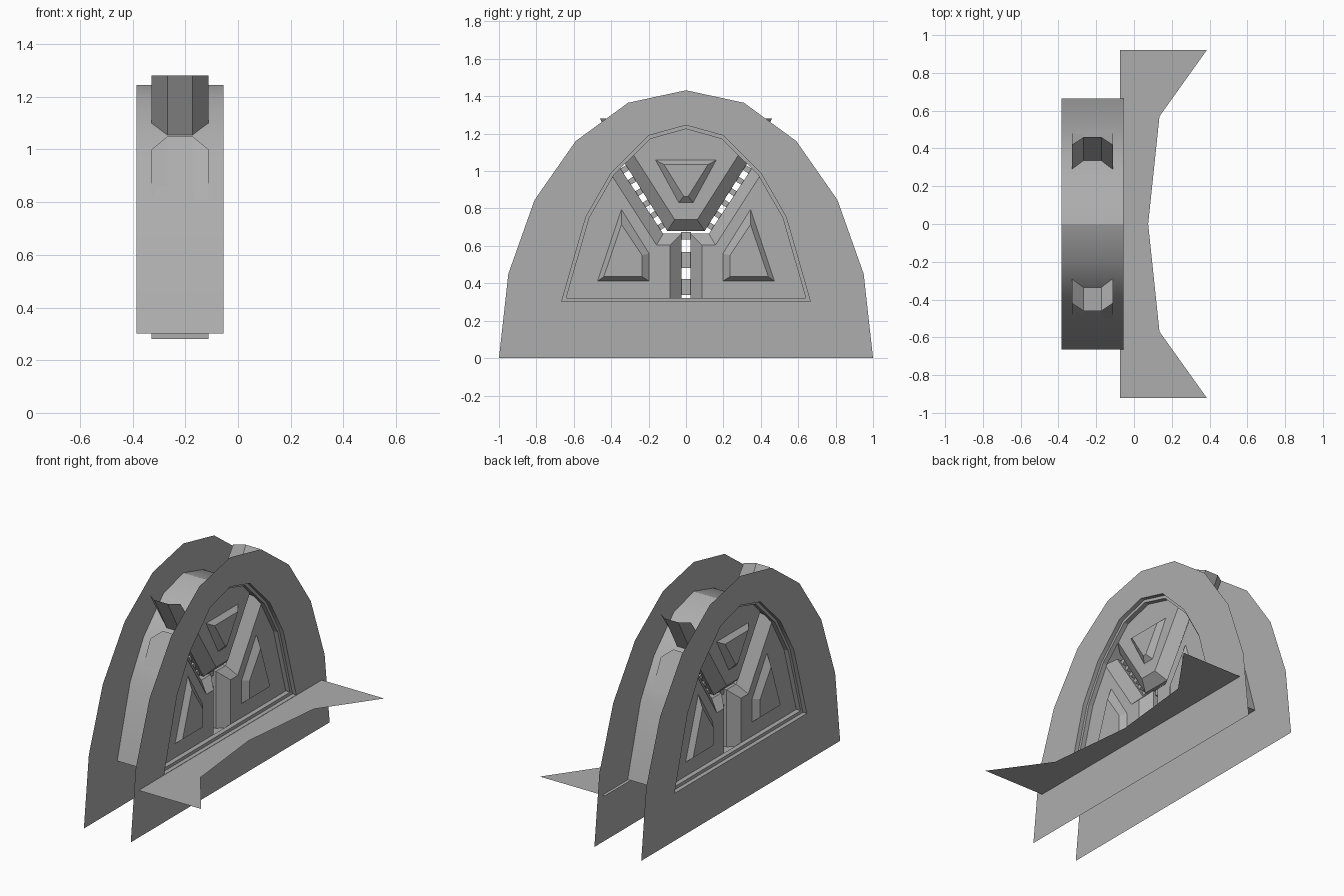
import bpy
import bmesh
import math
from mathutils import Vector

cube = bpy.data.objects.get("Cube")
if cube:
    bpy.data.objects.remove(cube)

grey = bpy.data.materials.new("plain_grey")
grey.use_nodes = True
GREY = (0.42, 0.42, 0.42, 1)
grey.diffuse_color = GREY
grey.node_tree.nodes["Principled BSDF"].inputs["Base Color"].default_value = GREY

# Depth levels along x
NEAR, FAR = -0.055, -0.385
MID = (NEAR + FAR) / 2
FACE, CORE = 0.108, 0.047
LEVELS = [MID + FACE, MID + CORE, MID - CORE, MID - FACE]


def finish(name, bm, smooth=False, fix=True):
    if fix:
        bmesh.ops.recalc_face_normals(bm, faces=bm.faces)
    mesh = bpy.data.meshes.new(name)
    bm.to_mesh(mesh)
    bm.free()
    mesh.materials.append(grey)
    obj = bpy.data.objects.new(name, mesh)
    bpy.context.collection.objects.link(obj)
    if smooth:
        bpy.ops.object.select_all(action='DESELECT')
        obj.select_set(True)
        bpy.context.view_layer.objects.active = obj
        bpy.ops.object.shade_smooth_by_angle(angle=math.radians(30))
    return obj


def loft(name, rings, caps=False, closed=True, smooth=False):
    """Skin a row of (x, outline) rings, outlines being (y, z) points."""
    bm = bmesh.new()
    loops = [[bm.verts.new((x, y, z)) for y, z in pts] for x, pts in rings]
    n = len(loops[0])
    for a, b in zip(loops, loops[1:]):
        for i in range(n if closed else n - 1):
            j = (i + 1) % n
            bm.faces.new((a[i], a[j], b[j], b[i]))
    if caps:
        bm.faces.new(loops[0])
        bm.faces.new(loops[-1])
    return finish(name, bm, smooth)


def both(half):
    """Complete a left-to-apex outline by mirroring it in y."""
    return half + [(-y, z) for y, z in reversed(half) if y != 0]


def flip(pts):
    return [(-y, z) for y, z in pts]


plate_line = both([(-1, 0), (-0.95, 0.45), (-0.81, 0.845), (-0.59, 1.16),
                   (-0.31, 1.365), (0, 1.432)])
arch = both([(-0.665, 0.302), (-0.535, 0.755), (-0.4, 0.99), (-0.2, 1.19), (0, 1.245)])
inner_arch = both([(-0.64, 0.322), (-0.517, 0.75), (-0.385, 0.98),
                   (-0.19, 1.172), (0, 1.225)])

# Arched side plates, each with an arched opening
for name, x in (("near_plate", NEAR), ("far_plate", FAR)):
    bm = bmesh.new()
    outer = [bm.verts.new((x, y, z)) for y, z in plate_line]
    hole = [bm.verts.new((x, y, z)) for y, z in arch]
    # extra outline points pair with the foot corners of the opening
    pairs = [0, 1, 2, 3, 4, 5, 6, 7, 8, 9, 10]
    match = [0, 0, 1, 2, 3, 4, 5, 6, 7, 8, 8]
    for i in pairs:
        j = (i + 1) % len(pairs)
        quad = [outer[i], outer[j], hole[match[j]], hole[match[i]]]
        bm.faces.new(list(dict.fromkeys(quad)))
    normal_sign = 1 if x == NEAR else -1
    for f in bm.faces:
        f.normal_update()
        if f.normal.x * normal_sign < 0:
            f.normal_flip()
    finish(name, bm, fix=False)

# Drum between the plates, and stepped lips inside both openings
loft("drum_band", [(NEAR, arch), (FAR, arch)], smooth=True)
for name, s in (("near_lip", 1), ("far_lip", -1)):
    step = MID + s * 0.138
    loft(name, [(step, arch), (step, inner_arch), (MID + s * FACE, inner_arch)])

# Wedge blocks around the Y-shaped slot: (core outline, face outline)
top_core = both([(-0.10, 0.68), (-0.33, 1.045), (-0.2, 1.18), (0, 1.235)])
top_face = both([(-0.06, 0.74), (-0.28, 1.085), (-0.2, 1.18), (0, 1.235)])
side_core = [(-0.025, 0.28), (-0.025, 0.665), (-0.122, 0.665), (-0.375, 1.05),
             (-0.53, 0.755), (-0.655, 0.31), (-0.12, 0.31), (-0.12, 0.28)]
side_face = [(-0.085, 0.28), (-0.085, 0.605), (-0.158, 0.605), (-0.412, 1.0),
             (-0.53, 0.755), (-0.655, 0.31), (-0.12, 0.31), (-0.12, 0.28)]
for name, core, face in (("top_block", top_core, top_face),
                         ("front_block", side_core, side_face),
                         ("back_block", flip(side_core), flip(side_face))):
    loft(name, list(zip(LEVELS, (face, core, core, face))), caps=True)

# Bevelled raised panels on both faces of each block
top_out = both([(-0.04, 0.83), (-0.165, 1.06)])
top_in = both([(-0.012, 0.865), (-0.118, 1.035)])
side_out = [(-0.475, 0.41), (-0.345, 0.8), (-0.195, 0.56), (-0.195, 0.41)]
side_in = [(-0.44, 0.435), (-0.345, 0.715), (-0.235, 0.55), (-0.235, 0.435)]
for name, out, inn in (("top_panel", top_out, top_in),
                       ("front_panel", side_out, side_in),
                       ("back_panel", flip(side_out), flip(side_in))):
    for end, s in (("near", 1), ("far", -1)):
        loft(f"{name}_{end}", [(MID + s * (FACE - 0.002), out),
                               (MID + s * (FACE + 0.03), inn)], caps=True)

# Folded chutes that carry the slot walls out through the drum
wing = [(-0.28, 1.085), (-0.42, 1.28)]
keel = [(-0.33, 1.045), (-0.46, 1.28)]
for name, fn in (("front_chute", list), ("back_chute", flip)):
    loft(name, [(x, fn(p)) for x, p in zip(LEVELS, (wing, keel, keel, wing))], closed=False)


# Rungs across the three slots
def rung(name, centre, along, length, width, depth):
    a = Vector(along).normalized() * length / 2
    b = Vector((-a.y, a.x)).normalized() * width / 2
    c = Vector(centre)
    pts = [tuple(c + a + b), tuple(c + a - b), tuple(c - a - b), tuple(c - a + b)]
    loft(name, [(MID + depth, pts), (MID - depth, pts)], caps=True)


for i, z in enumerate((0.38, 0.525, 0.655)):
    rung(f"lower_rung_{i}", (0, z), (0, 1), 0.085 if i < 2 else 0.04, 0.054, 0.03)
for name, s in (("front", -1), ("back", 1)):
    for i in range(6):
        t = (i + 0.5) / 6
        rung(f"{name}_rung_{i}", (s * (0.112 + 0.235 * t), 0.675 + 0.365 * t),
             (s * 0.54, 0.84), 0.03, 0.05, 0.03)

# Flat pointed shelf at the foot of the near opening
bm = bmesh.new()
half = [(-0.075, -0.92), (0.385, -0.92), (0.135, -0.57), (0.075, 0)]
left = [bm.verts.new((x, y, 0.3)) for x, y in half]
mid = bm.verts.new((-0.075, 0, 0.3))
right = [bm.verts.new((x, -y, 0.3)) for x, y in half[:3]]
bm.faces.new(left + [mid])
bm.faces.new([mid, left[3]] + right[::-1])
for f in bm.faces:
    f.normal_update()
    if f.normal.z < 0:
        f.normal_flip()
finish("shelf", bm, fix=False)
